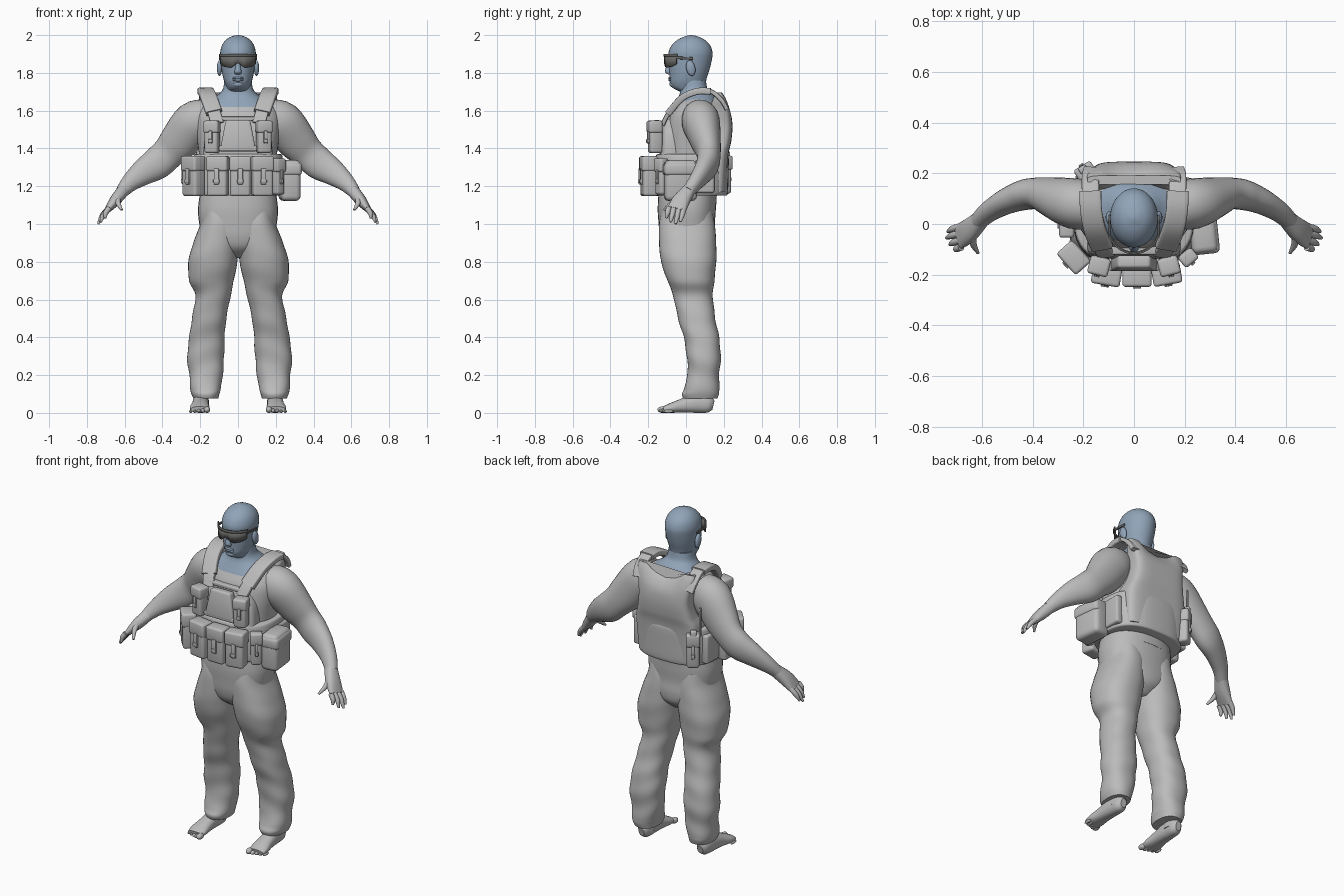
import bpy, bmesh, math
from mathutils import Vector, Matrix

if "Cube" in bpy.data.objects:
    bpy.data.objects.remove(bpy.data.objects["Cube"])


def material(name, rgb):
    m = bpy.data.materials.new(name)
    m.use_nodes = True
    m.diffuse_color = (*rgb, 1)
    m.node_tree.nodes["Principled BSDF"].inputs["Base Color"].default_value = (*rgb, 1)
    return m


GREY = material("cloth grey", (0.5, 0.5, 0.5))
BLUE = material("skin blue", (0.28, 0.37, 0.48))
LENS = material("lens dark grey", (0.14, 0.14, 0.135))
made = []


def finish(name, bm, *mats):
    bmesh.ops.recalc_face_normals(bm, faces=bm.faces[:])
    me = bpy.data.meshes.new(name)
    bm.to_mesh(me)
    bm.free()
    for m in mats:
        me.materials.append(m)
    ob = bpy.data.objects.new(name, me)
    bpy.context.collection.objects.link(ob)
    made.append(ob)
    return ob


def spline(rings, steps):
    """Smooth in-between rings."""
    out = []
    for i in range(len(rings) - 1):
        p0, p1 = rings[max(i - 1, 0)], rings[i]
        p2, p3 = rings[i + 1], rings[min(i + 2, len(rings) - 1)]
        for k in range(steps):
            t = k / steps
            out.append([b + 0.5 * t * (c - a + t * (2*a - 5*b + 4*c - d + t * (3*(b - c) + d - a)))
                        for a, b, c, d in zip(p0, p1, p2, p3)])
    return out + [list(rings[-1])]


def loft(name, rings, mats=(GREY,), seg=32, n=2.0, ref=None, steps=4, fold=None, rule=None, dip=None):
    """Skin through rings (x, y, z, a, b); level rings, or square to the path when ref is given."""
    bm = bmesh.new()
    rs = spline(rings, steps)
    pts = [Vector(r[:3]) for r in rs]
    loops = []
    for i, r in enumerate(rs):
        u, v = Vector((1, 0, 0)), Vector((0, 1, 0))
        if ref:
            t = (pts[min(i + 1, len(pts) - 1)] - pts[max(i - 1, 0)]).normalized()
            u = t.cross(Vector(ref)).normalized()
            v = t.cross(u)
        loop = []
        for k in range(seg):
            w = math.tau * k / seg
            c, s = math.cos(w), math.sin(w)
            f = fold(r[2], w) if fold else 1
            p = pts[i] + u * (r[3] * f * math.copysign(abs(c) ** (2 / n), c)) \
                + v * (r[4] * f * math.copysign(abs(s) ** (2 / n), s))
            if dip:
                p.z -= dip(p)
            loop.append(bm.verts.new(p))
        loops.append(loop)
    for A, B in zip(loops, loops[1:]):
        for k in range(seg):
            j = (k + 1) % seg
            bm.faces.new((A[k], A[j], B[j], B[k]))
    bm.faces.new(loops[0])
    bm.faces.new(loops[-1])
    if rule:
        for f in bm.faces:
            f.material_index = rule(f.calc_center_median())
    return finish(name, bm, *mats)


def span(z, x0, x1, y0, y1):
    return ((x0 + x1) / 2, (y0 + y1) / 2, z, (x1 - x0) / 2, (y1 - y0) / 2)


def mid(z, a, y0, y1):
    return span(z, -a, a, y0, y1)


def flip(rings, s):
    return [(r[0] * s, *r[1:]) for r in rings]


def box(name, loc, size, rz=0, rx=0, bevel=0.012, taper=1.0, mat=GREY):
    bm = bmesh.new()
    bmesh.ops.create_cube(bm, size=1)
    for v in bm.verts:
        k = taper if v.co.z > 0 else 1
        v.co = Vector((v.co.x * size[0] * k, v.co.y * size[1], v.co.z * size[2]))
    bmesh.ops.bevel(bm, geom=bm.edges[:], offset=bevel, segments=3, profile=0.5, affect='EDGES')
    bm.transform(Matrix.Translation(loc) @ Matrix.Rotation(math.radians(rz), 4, 'Z')
                 @ Matrix.Rotation(math.radians(rx), 4, 'X'))
    return finish(name, bm, mat)


def ball(name, loc, size, mat=BLUE, rx=0):
    bm = bmesh.new()
    bmesh.ops.create_uvsphere(bm, u_segments=20, v_segments=12, radius=1)
    bm.transform(Matrix.Translation(loc) @ Matrix.Rotation(math.radians(rx), 4, 'X')
                 @ Matrix.Diagonal((*size, 1)))
    return finish(name, bm, mat)


def pouch(name, x, y, z, w, d, h, rz=0):
    """Rounded bag with a lid, a strap and a buckle on its outward side."""
    box(name, (x, y, z), (w, d, h), rz, bevel=0.015)
    a = math.radians(rz)
    out = Vector((math.sin(a), -math.cos(a), 0))
    at = Vector((x, y, z)) + out * 0.004
    box(name + "_lid", at + Vector((0, 0, h * 0.32)), (w + 0.008, d + 0.004, h * 0.38), rz, bevel=0.012)
    face = Vector((x, y, z)) + out * (d / 2 + 0.003)
    box(name + "_strap", face, (w * 0.25, 0.012, h * 0.4), rz, bevel=0.003)
    box(name + "_buckle", face - Vector((0, 0, h * 0.12)) + out * 0.004, (w * 0.3, 0.012, 0.02), rz, bevel=0.003)


# Shirt, with the bare neck and collar area coloured as skin
loft("torso", [mid(1.1, .19, -.13, .16), mid(1.25, .195, -.12, .17), mid(1.4, .21, -.12, .19),
               mid(1.5, .225, -.11, .2), mid(1.57, .225, -.095, .195), mid(1.62, .2, -.07, .18),
               mid(1.655, .15, -.05, .165), mid(1.685, .105, -.035, .145),
               mid(1.715, .08, -.03, .115), mid(1.76, .072, -.03, .105)],
     (GREY, BLUE), seg=48, n=2.3, steps=6,
     rule=lambda c: int(c.z > 1.62 + 0.6 * max(0, abs(c.x) - 0.08)))

# Head and face
loft("head", [mid(1.70, .058, -.03, .1), mid(1.722, .06, -.072, .1), mid(1.75, .071, -.086, .105),
              mid(1.78, .08, -.087, .112), mid(1.82, .087, -.089, .125), mid(1.87, .092, -.09, .137),
              mid(1.91, .094, -.092, .14), mid(1.95, .083, -.073, .125), mid(1.98, .058, -.037, .092),
              mid(1.995, .028, 0, .055), mid(2.0, .004, .02, .03)], (BLUE,))
loft("nose", [(0, -.084, 1.875, .010, .010), (0, -.091, 1.835, .013, .014),
              (0, -.095, 1.805, .019, .016), (0, -.086, 1.792, .014, .008)], (BLUE,), seg=16)
for i, z in enumerate((1.773, 1.762)):
    ball(("upper_lip", "lower_lip")[i], (0, -.083, z), (.03, .011, .007))
ball("chin", (0, -.068, 1.74), (.03, .02, .017))
for s, side in ((1, "left"), (-1, "right")):
    ball(side + "_ear", (s * .098, .025, 1.825), (.014, .024, .042), rx=12)


# Goggles: a wrapped lens, a rim and two arms
def band(name, z0, z1, reach, grow, notch):
    bm = bmesh.new()
    rows = []
    for k in range(33):
        w = reach * (k / 16 - 1)
        x, y = (0.1 + grow) * math.sin(w), -.006 - (.106 + grow) * math.cos(w)
        low = z0 + notch * max(0, 1 - abs(w) / .35) + notch * .8 * (w / reach) ** 4
        rows.append((bm.verts.new((x, y, low)), bm.verts.new((x, y, z1))))
    for A, B in zip(rows, rows[1:]):
        bm.faces.new((A[0], B[0], B[1], A[1]))
    ob = finish(name, bm, LENS)
    mod = ob.modifiers.new("thickness", 'SOLIDIFY')
    mod.thickness, mod.offset = 0.007, 0


band("goggle_lens", 1.828, 1.893, 1.15, 0, .025)
band("goggle_rim", 1.886, 1.899, 1.2, .004, 0)
for s, side in ((1, "left"), (-1, "right")):
    box(side + "_goggle_arm", (s * .097, -.008, 1.878), (.007, .09, .014), rx=-3, bevel=.002, mat=LENS)

# Arms and hands
arm = [(.16, .07, 1.56, .10, .09), (.23, .08, 1.535, .115, .10), (.31, .105, 1.44, .105, .08),
       (.37, .12, 1.375, .088, .064), (.43, .115, 1.32, .085, .06), (.50, .09, 1.275, .07, .05),
       (.57, .05, 1.22, .049, .04), (.615, .01, 1.17, .034, .034)]
palm = [(.605, .018, 1.18, .033, .034), (.65, -.025, 1.125, .03, .047), (.69, -.05, 1.075, .016, .05)]
tips = ((.735, -.03, 1.012), (.74, -.055, 1.0), (.727, -.082, 1.01), (.703, -.105, 1.03))
for s, side in ((1, "left"), (-1, "right")):
    loft(side + "_arm", flip(arm, s), ref=(0, 1, 0), n=2.1)
    loft(side + "_palm", flip(palm, s), ref=(0, 1, 0), n=2.4, seg=24)
    roots = [(.682, -.01 - .027 * i, 1.085) for i in range(4)] + [(.637, -.045, 1.14)]
    for i, (p, q) in enumerate(zip(roots, tips + ((.615, -.115, 1.075),))):
        m = [(a + b) / 2 for a, b in zip(p, q)]
        m[0] += .008
        loft(f"{side}_finger_{i + 1}", flip([(*p, .015, .015), (*m, .0135, .0135), (*q, .006, .006)], s),
             ref=(0, 1, 0), seg=12)

# Trousers
loft("trouser_seat", [mid(.82, .05, -.05, .09), mid(.87, .12, -.115, .145), mid(.93, .19, -.138, .157),
                      mid(1.0, .205, -.145, .153), mid(1.08, .212, -.15, .158), mid(1.17, .2, -.145, .16)], n=2.4)
leg = [span(1.07, .02, .19, -.13, .14), span(1.0, 0, .2, -.142, .152), span(.9, -.005, .238, -.142, .16),
       span(.8, .006, .265, -.132, .16), span(.7, .026, .262, -.098, .15), span(.62, .043, .23, -.068, .142),
       span(.5, .068, .25, -.042, .155), span(.4, .078, .265, -.012, .175), span(.3, .082, .277, .004, .184),
       span(.2, .091, .268, .008, .176), span(.13, .1, .262, -.012, .175), span(.1, .11, .257, -.022, .175),
       span(.075, .118, .248, -.012, .168)]
foot = [(.195, .145, .04, .018, .025), (.195, .12, .045, .036, .044), (.197, .06, .05, .042, .05),
        (.2, -.02, .038, .045, .037), (.203, -.08, .026, .052, .026), (.203, -.118, .018, .047, .016)]
for s, side in ((1, "left"), (-1, "right")):
    lean = [(r[0] + s * .012 * (1 - r[2]), *r[1:]) for r in leg]
    loft(side + "_trouser_leg", flip(lean, s), n=2.3, seg=40, steps=7,
         fold=lambda z, w: 1 + .028 * (1.05 - z) * math.sin(46 * z + 2.2 * math.sin(w + s)))
    loft(side + "_ankle", flip([(.194, .085, .04, .042, .055), (.194, .088, .1, .038, .048),
                                (.194, .09, .2, .045, .05)], s))
    loft(side + "_foot", flip(foot, s), ref=(0, 0, 1), n=2.3)
    for i in range(5):
        r = .017 if i == 0 else .0125 - .001 * i
        ball(f"{side}_toe_{i + 1}", (s * (.164 + .0215 * i), -.125 + .008 * i, r), (r, .026, r), GREY)

# Vest: belt, back panel with a scooped collar, chest panel
loft("vest_belt", [mid(1.15, .225, -.155, .212), mid(1.165, .236, -.162, .222), mid(1.26, .24, -.165, .225),
                   mid(1.355, .236, -.16, .226), mid(1.37, .225, -.15, .215)], seg=48, n=2.7)
loft("vest_back", [mid(1.17, .19, .06, .21), mid(1.36, .2, .06, .224), mid(1.44, .178, .08, .24),
                   mid(1.52, .165, .1, .246), mid(1.6, .172, .12, .236), mid(1.66, .185, .14, .214),
                   mid(1.695, .183, .155, .192)], seg=64, n=4.5, steps=5,
     dip=lambda p: max(0, p.z - 1.56) * .4 * max(0, 1 - (p.x / .125) ** 2))
loft("vest_chest", [mid(1.34, .185, -.14, -.02), mid(1.44, .178, -.137, -.02), mid(1.5, .16, -.13, -.02),
                    mid(1.55, .122, -.117, -.02), mid(1.565, .11, -.105, -.02)], n=4, seg=48)
box("vest_chest_top", (0, -.098, 1.557), (.23, .045, .022), bevel=.006)

# Shoulder straps with thicker pads
strap = [(.11, -.122, 1.53), (.127, -.09, 1.59), (.155, -.02, 1.668), (.17, .06, 1.702),
         (.172, .13, 1.702), (.172, .185, 1.66), (.165, .215, 1.61)]
for s, side in ((1, "left"), (-1, "right")):
    loft(side + "_strap", flip([(*p, .012, .034) for p in strap], s), n=6, ref=(1, 0, 0))
    loft(side + "_shoulder_pad", flip([(*p, .018, .043) for p in strap[1:5]], s), n=6, ref=(1, 0, 0))
    box(side + "_side_plate", (s * .225, .085, 1.25), (.045, .13, .17), bevel=.012)

# Chest pouches and centre flap
for s, side in ((1, "left"), (-1, "right")):
    pouch(side + "_chest_pouch", s * .137, -.163, 1.46, .074, .068, .17, s * 14)
box("chest_flap", (0, -.155, 1.47), (.19, .05, .16), rx=-5, taper=.68)
box("chest_flap_edge", (0, -.155, 1.4), (.2, .06, .03), bevel=.008)

# Belt pouches
for i, (x, y, rz) in enumerate(((-.235, -.13, -48), (-.107, -.197, -10), (.012, -.203, 0), (.128, -.195, 10))):
    pouch(f"belt_pouch_{i + 1}", x, y, 1.252, .107, .078, .21, rz)
pouch("right_side_pouch", -.262, -.005, 1.25, .09, .055, .19, -90)
pouch("left_slim_pouch", .212, -.13, 1.25, .06, .05, .19, 40)
box("left_large_pouch", (.273, -.03, 1.23), (.105, .17, .215), rz=6, bevel=.025)
box("left_large_pouch_lid", (.276, -.031, 1.29), (.111, .176, .07), rz=6, bevel=.02)

# Tool holder and rod at the back right
pouch("tool_holder", -.188, .2, 1.26, .07, .06, .2, 212)
box("tool_grip", (-.2, .215, 1.35), (.035, .03, .07), rz=32, bevel=.008)
box("rod", (-.225, .185, 1.43), (.01, .01, .17), bevel=.002)

# Smooth shading with sharp corners kept
bpy.ops.object.select_all(action='DESELECT')
for ob in made:
    ob.select_set(True)
bpy.context.view_layer.objects.active = made[0]
bpy.ops.object.shade_smooth_by_angle(angle=math.radians(40))
